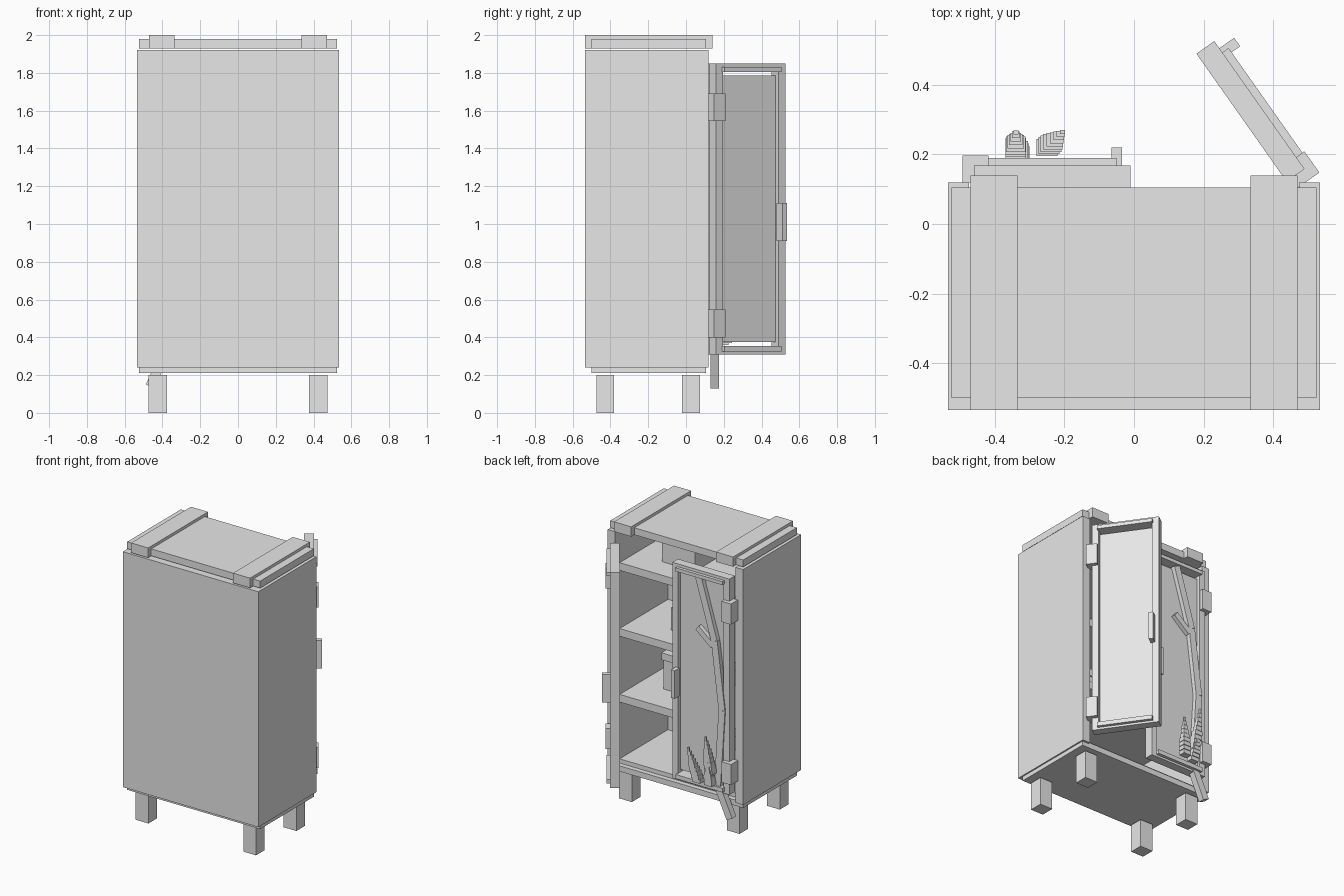
import bpy, bmesh, math
from mathutils import Matrix, Vector

if "Cube" in bpy.data.objects:
    bpy.data.objects.remove(bpy.data.objects["Cube"])

grey = bpy.data.materials.new("plain grey")
grey.diffuse_color = (0.8, 0.8, 0.8, 1)
grey.use_nodes = True
grey.node_tree.nodes["Principled BSDF"].inputs["Base Color"].default_value = grey.diffuse_color


def boxes(name, ranges, matrix=Matrix()):
    """One object made of boxes given as (x0, x1, y0, y1, z0, z1)."""
    bm = bmesh.new()
    for x0, x1, y0, y1, z0, z1 in ranges:
        m = Matrix.Translation(((x0 + x1) / 2, (y0 + y1) / 2, (z0 + z1) / 2))
        m = m @ Matrix.Diagonal((abs(x1 - x0), abs(y1 - y0), abs(z1 - z0), 1))
        bmesh.ops.create_cube(bm, size=1, matrix=matrix @ m)
    return finish(name, bm)


def finish(name, bm):
    me = bpy.data.meshes.new(name)
    bm.to_mesh(me)
    bm.free()
    me.materials.append(grey)
    ob = bpy.data.objects.new(name, me)
    bpy.context.collection.objects.link(ob)
    return ob


# Cabinet carcass
boxes("back_panel", [(-0.475, 0.475, -0.535, -0.475, 0.24, 1.92)])
for s, n in ((-1, "left"), (1, "right")):
    boxes(n + "_side", [(s * 0.475, s * 0.535, -0.535, 0.12, 0.24, 1.92)])
    boxes(n + "_top_strap", [(s * 0.335, s * 0.47, -0.535, 0.14, 1.93, 2.0)])
    for y, f in ((-0.475, "closed"), (-0.02, "door")):
        boxes(n + "_leg_" + f, [(s * 0.375, s * 0.475, y, y + 0.095, 0, 0.2)])
boxes("top_board", [(-0.525, 0.525, -0.50, 0.105, 1.93, 1.98)])
boxes("bottom_board", [(-0.525, 0.525, -0.50, 0.105, 0.21, 0.25)])

# Shelves
for i, z in enumerate((0.28, 0.74, 1.21, 1.68)):
    boxes("shelf_%d" % i, [(-0.475, 0.475, -0.475, 0.07, z - 0.055, z)])

# Things standing on the shelves
boxes("lidded_box", [(0.08, 0.29, -0.36, -0.16, 0.74, 0.95), (0.07, 0.30, -0.37, -0.15, 0.95, 1.0)])
boxes("bottle", [(0.08, 0.19, -0.21, -0.10, 1.21, 1.37), (0.11, 0.16, -0.18, -0.13, 1.37, 1.46)])
boxes("top_box", [(0.0, 0.26, -0.35, -0.10, 1.68, 1.84)])


# Doors: u runs from the hinge, v runs outward
def door(side, s, m):
    def part(name, rs):
        boxes(side + "_door_" + name, [(s * u0, s * u1, *r) for u0, u1, *r in rs], m)
    part("frame", [(0, 0.045, 0, 0.063, 0.31, 1.85), (0.405, 0.45, 0, 0.063, 0.31, 1.85),
                   (0.045, 0.405, 0, 0.063, 1.805, 1.85), (0.045, 0.405, 0, 0.063, 0.31, 0.355)])
    part("panel", [(0.048, 0.402, 0.015, 0.04, 0.375, 1.785)])
    part("trim", [(0.04, 0.41, 0.06, 0.085, 1.805, 1.83), (0.04, 0.41, 0.06, 0.085, 0.325, 0.355)])
    part("handle", [(0.395, 0.425, 0.06, 0.115, 0.91, 1.11)])
    part("hinges", [(-0.033, 0.042, 0.015, 0.092, z, z + 0.147) for z in (0.40, 1.545)])


door("left", 1, Matrix.Translation((-0.46, 0.105, 0)))
a = math.radians(-54.8)
door("right", -1, Matrix.Translation((0.439, 0.122, 0)) @ Matrix.Rotation(a, 4, 'Z'))


# Branch creeping over the left door
def rod(bm, p, q, w, d):
    p, q = Vector(p), Vector(q)
    v = q - p
    rot = Matrix.Rotation(math.atan2(v.x, v.z), 4, 'Y')
    m = Matrix.Translation((p + q) / 2) @ rot @ Matrix.Diagonal((w, d, v.length, 1))
    bmesh.ops.create_cube(bm, size=1, matrix=m)


bm = bmesh.new()
path = [(-0.465, 0.14), (-0.37, 0.35), (-0.405, 0.90), (-0.345, 1.38), (-0.22, 1.80)]
for (x0, z0), (x1, z1) in zip(path, path[1:]):
    rod(bm, (x0, 0.153, z0), (x1, 0.153, z1), 0.05, 0.045)
rod(bm, (-0.33, 0.153, 1.34), (-0.21, 0.153, 1.44), 0.04, 0.045)
finish("branch", bm)


# Stepped leaf clumps at the foot of the door
def clump(name, base, tip, w, n=9):
    b, t = Vector(base), Vector(tip)
    rs = []
    for i in range(n):
        c = b.lerp(t, i / n)
        h = w / 2 * min(1.0, 1.25 * (1 - i / n) + 0.1)
        rs.append((c.x - h, c.x + h, c.y - h * 0.8, c.y + h * 0.8, c.z, c.z + (t.z - b.z) / n))
    boxes(name, rs)


clump("leaf_clump_a", (-0.25, 0.22, 0.37), (-0.20, 0.27, 0.62), 0.06)
clump("leaf_clump_b", (-0.34, 0.21, 0.45), (-0.34, 0.27, 0.73), 0.06)
clump("leaf_clump_c", (-0.33, 0.20, 0.36), (-0.345, 0.25, 0.54), 0.06, 7)
